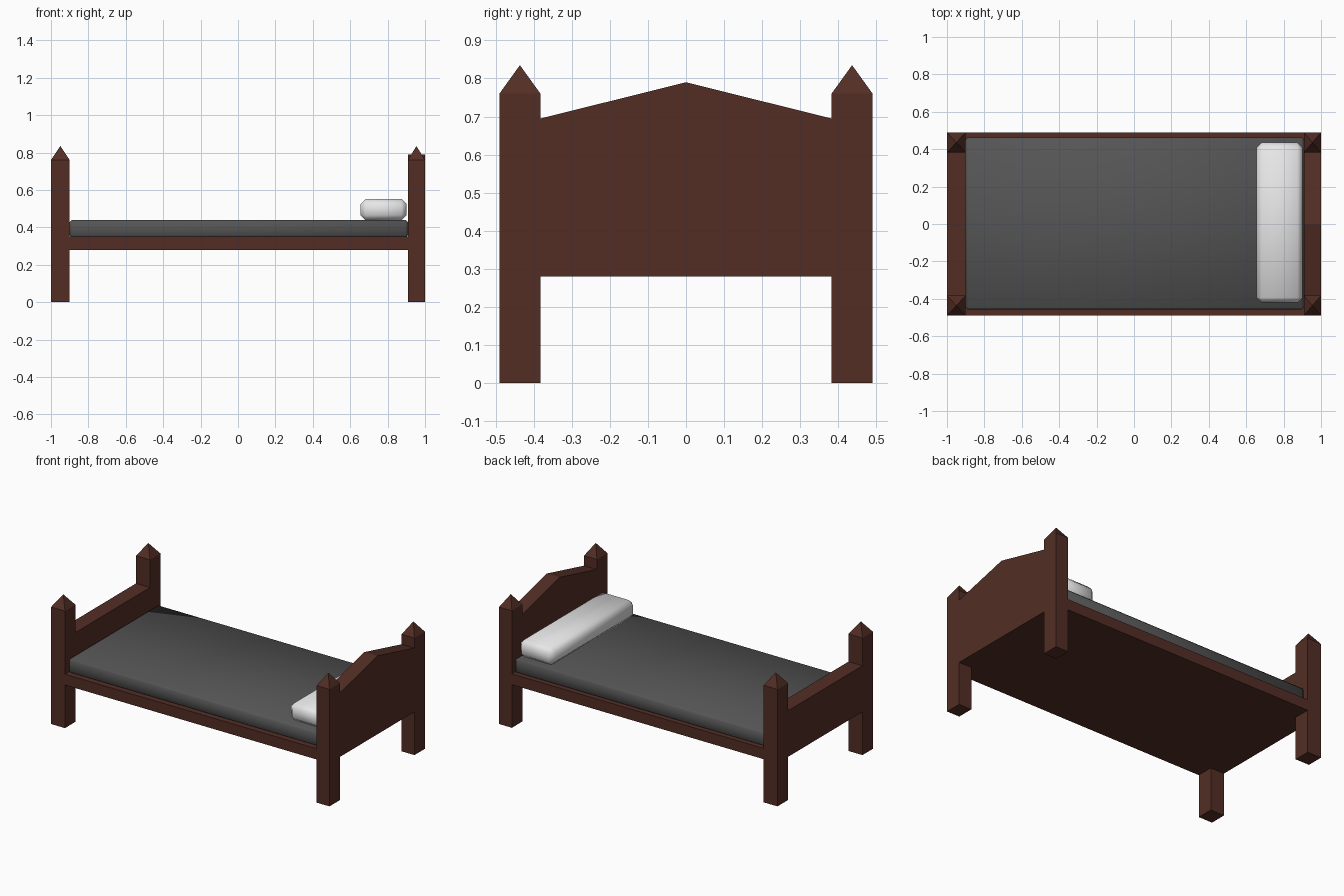
import bpy
import bmesh

if "Cube" in bpy.data.objects:
    bpy.data.objects.remove(bpy.data.objects["Cube"], do_unlink=True)


def material(name, rgb):
    m = bpy.data.materials.new(name)
    m.use_nodes = True
    m.diffuse_color = (*rgb, 1)
    bsdf = m.node_tree.nodes["Principled BSDF"]
    bsdf.inputs["Base Color"].default_value = (*rgb, 1)
    bsdf.inputs["Roughness"].default_value = 0.8
    return m


WOOD = material("dark brown wood", (0.085, 0.027, 0.018))
SHEET = material("charcoal fabric", (0.09, 0.09, 0.09))
WHITE = material("white fabric", (0.8, 0.8, 0.8))


def finish(name, bm, mat, smooth=False):
    bmesh.ops.recalc_face_normals(bm, faces=bm.faces)
    for f in bm.faces:
        f.smooth = smooth
    mesh = bpy.data.meshes.new(name)
    bm.to_mesh(mesh)
    bm.free()
    mesh.materials.append(mat)
    ob = bpy.data.objects.new(name, mesh)
    bpy.context.collection.objects.link(ob)
    return ob


def box_mesh(x, y, z):
    bm = bmesh.new()
    bmesh.ops.create_cube(bm, size=1)
    for v in bm.verts:
        v.co = [lo + (c + 0.5) * (hi - lo) for c, (lo, hi) in zip(v.co, (x, y, z))]
    return bm


def post(name, x, y):
    """Square leg with a pyramid cap."""
    bm = box_mesh(x, y, (0, 0.76))
    top = max(bm.faces, key=lambda f: f.calc_center_median().z)
    tip = bmesh.ops.poke(bm, faces=[top])["verts"][0]
    tip.co.z = 0.835
    finish(name, bm, WOOD)


def end_board(name, x, profile):
    """Panel extruded along x from a (y, z) outline."""
    bm = bmesh.new()
    face = bm.faces.new([bm.verts.new((x[0], y, z)) for y, z in profile])
    ext = bmesh.ops.extrude_face_region(bm, geom=[face])["geom"]
    moved = [g for g in ext if isinstance(g, bmesh.types.BMVert)]
    bmesh.ops.translate(bm, verts=moved, vec=(x[1] - x[0], 0, 0))
    finish(name, bm, WOOD)


def cushion(name, x, y, z, bevel, mat):
    """Chamfered box with soft shading all over."""
    bm = box_mesh(x, y, z)
    bmesh.ops.bevel(bm, geom=bm.edges[:], offset=bevel, segments=1,
                    affect='EDGES', profile=0.5)
    finish(name, bm, mat, smooth=True)


FOOT, HEAD = (-1, -0.9), (0.908, 1)
OUT, INN = 0.49, 0.382

# Corner posts
for end, x in (("foot", FOOT), ("head", HEAD)):
    post(end + "_post_right", x, (-OUT, -INN))
    post(end + "_post_left", x, (INN, OUT))

# Headboard with a gabled top, and plain footboard
end_board("headboard", HEAD, [(-INN, 0.28), (INN, 0.28), (INN, 0.695),
                              (0, 0.79), (-INN, 0.695)])
end_board("footboard", FOOT, [(-INN, 0.28), (INN, 0.28), (INN, 0.58), (-INN, 0.58)])

# Bed base, mattress and pillow
finish("bed_base", box_mesh((FOOT[1], HEAD[0]), (-OUT, OUT), (0.28, 0.35)), WOOD)
cushion("mattress", (-0.9, 0.908), (-0.458, 0.463), (0.345, 0.44), 0.012, SHEET)
cushion("pillow", (0.655, 0.902), (-0.42, 0.435), (0.437, 0.552), 0.028, WHITE)
